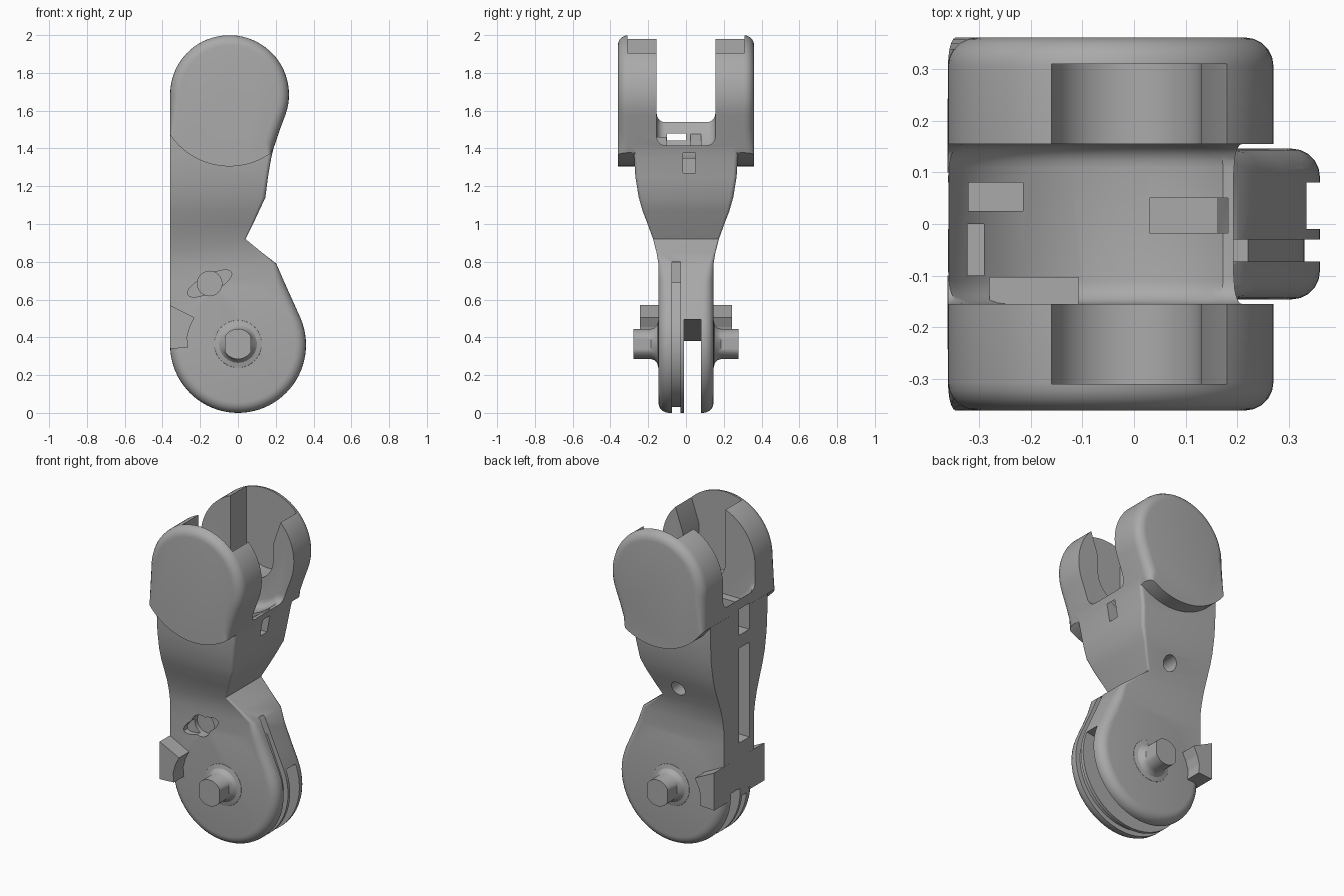
import bpy, bmesh, math

if "Cube" in bpy.data.objects:
    bpy.data.objects.remove(bpy.data.objects["Cube"])

grey = bpy.data.materials.new("mid grey")
grey.use_nodes = True
grey.diffuse_color = (0.4, 0.4, 0.4, 1)
grey.node_tree.nodes["Principled BSDF"].inputs["Base Color"].default_value = (0.4, 0.4, 0.4, 1)


def finish(name, bm):
    bmesh.ops.recalc_face_normals(bm, faces=bm.faces)
    me = bpy.data.meshes.new(name)
    bm.to_mesh(me)
    bm.free()
    me.materials.append(grey)
    ob = bpy.data.objects.new(name, me)
    bpy.context.collection.objects.link(ob)
    return ob


def smooth(ob):
    bpy.ops.object.select_all(action='DESELECT')
    ob.select_set(True)
    bpy.context.view_layer.objects.active = ob
    bpy.ops.object.shade_smooth_by_angle(angle=math.radians(30))


def arc(cx, cz, r, a0, a1, n=24):
    angles = [math.radians(a0 + (a1 - a0) * i / n) for i in range(n + 1)]
    return [(cx + r * math.cos(a), cz + r * math.sin(a)) for a in angles]


def circle(cx, cz, r, n=32):
    return arc(cx, cz, r, 0, 360, n)[:-1]


def prism(name, pts, y0, y1, bevel=0, pick=None):
    """Extrude an XZ outline from y0 to y1; round the picked rim edges."""
    bm = bmesh.new()
    face = bm.faces.new([bm.verts.new((x, y0, z)) for x, z in pts])
    ext = bmesh.ops.extrude_face_region(bm, geom=[face])["geom"]
    bmesh.ops.translate(bm, vec=(0, y1 - y0, 0),
                        verts=[v for v in ext if isinstance(v, bmesh.types.BMVert)])
    # The extrusion may drop the starting cap, so close it again
    bmesh.ops.holes_fill(bm, edges=[e for e in bm.edges if e.is_boundary], sides=0)
    bmesh.ops.recalc_face_normals(bm, faces=bm.faces)
    if bevel:
        edges = [e for e in bm.edges if pick(e.verts[0].co, e.verts[1].co)]
        bmesh.ops.bevel(bm, geom=edges, offset=bevel, segments=5,
                        profile=0.5, affect='EDGES')
    return finish(name, bm)


def box(name, x0, x1, y0, y1, z0, z1):
    return prism(name, [(x0, z0), (x1, z0), (x1, z1), (x0, z1)], y0, y1)


def combine(target, other, operation):
    mod = target.modifiers.new("join", 'BOOLEAN')
    mod.operation, mod.solver, mod.object = operation, 'EXACT', other
    bpy.context.view_layer.objects.active = target
    bpy.ops.object.modifier_apply(modifier=mod.name)
    bpy.data.objects.remove(other)


def add(other):
    combine(body, other, 'UNION')


def cut(other):
    combine(body, other, 'DIFFERENCE')


# Main link: stacked cross-sections (height, right edge, half width, corner radius)
sections = [
    (0.36, 0.36, 0.145, 0.055), (0.43, 0.353, 0.145, 0.055), (0.5, 0.332, 0.145, 0.055),
    (0.6, 0.287, 0.145, 0.055), (0.7, 0.242, 0.145, 0.05), (0.79, 0.203, 0.146, 0.03),
    (0.85, 0.125, 0.156, 0.015), (0.92, 0.04, 0.174, 0.01), (1.0, 0.08, 0.203, 0.012),
    (1.07, 0.112, 0.23, 0.015), (1.14, 0.145, 0.25, 0.02), (1.25, 0.159, 0.268, 0.02),
    (1.35, 0.176, 0.274, 0.02), (1.42, 0.193, 0.276, 0.02), (1.5, 0.22, 0.276, 0.02),
    (1.58, 0.248, 0.276, 0.02)]
bm = bmesh.new()
rings = []
for z, xr, w, r in sections:
    ring = [(-0.359, w), (-0.359, -w)]
    ring += arc(xr - r, r - w, r, -90, 0, 6) + arc(xr - r, w - r, r, 0, 90, 6)
    rings.append([bm.verts.new((x, y, z)) for x, y in ring])
for low, high in zip(rings, rings[1:]):
    for i in range(len(low)):
        j = (i + 1) % len(low)
        bm.faces.new((low[i], low[j], high[j], high[i]))
bm.faces.new(rings[0])
bm.faces.new(rings[-1])
body = finish("finger_link", bm)

# Round knuckle at the base
add(prism("knuckle", circle(0, 0.36, 0.36, 80), -0.146, 0.146, 0.055,
          lambda a, b: abs(a.y - b.y) < 0.01))

# Fork cheeks, rounded on the outer rim except along the lower arc
CX, CZ = -0.045, 1.685
outline = arc(CX, CZ, 0.315, 180, -15, 40) + [(0.25, 1.575), (0.22, 1.495), (0.195, 1.42)]
outline += arc(CX, CZ, 0.38, -54, -146, 24)


def outer_rim(a, b):
    on_arc = [abs(math.hypot(p.x - CX, p.z - CZ) - 0.38) < 0.004 for p in (a, b)]
    return abs(a.y) > 0.3 and abs(b.y) > 0.3 and not all(on_arc)


for side in (-1, 1):
    add(prism("cheek", outline, 0.1 * side, 0.361 * side, 0.055, outer_rim))

# Gap between the cheeks with a hollow, filleted floor
gap = [(-0.6, 2.3), (-0.6, 1.54)] + arc(CX, CZ, 0.345, -155, -51, 24)
gap += [(0.6, 1.417), (0.6, 2.3)]
cut(prism("gap", gap, -0.155, 0.155, 0.045,
          lambda a, b: abs(a.y - b.y) < 0.01 and max(a.z, b.z) < 1.6))

# Pivot slots inside the cheeks, open at the top
slot = [(-0.16, 2.2)] + arc(-0.015, 1.66, 0.145, 180, 360, 24)
slot += [(0.13, 1.76), (0.182, 1.91), (0.182, 2.2)]
for side in (-1, 1):
    cut(prism("pivot_slot", slot, 0.1 * side, 0.31 * side))

# Step and cord openings in the gap floor
add(box("floor_step", -0.28, -0.107, -0.17, -0.103, 1.3, 1.46))
cut(box("floor_hole", -0.32, -0.215, 0.025, 0.08, 1.2, 1.62))
cut(box("floor_slot", 0.03, 0.182, -0.017, 0.05, 1.27, 1.62))

# Channels in the flat rear edge
cut(box("edge_channel", -0.5, -0.28, -0.1, 0.0, 0.66, 1.24))
cut(box("edge_window", -0.5, -0.29, -0.1, 0.0, 1.32, 1.48))

# Wide slot through the knuckle, with a sloping roof
cut(prism("knuckle_slot", [(-0.6, -0.2), (0.6, -0.2), (0.6, 0.54), (-0.6, 0.34)], -0.01, 0.08))

# Narrow cord groove round the knuckle and up the front edge
groove = arc(0, 0.36, 0.33, -175, 20, 50) + [(0.175, 0.8), (0.5, 0.8)]
groove += arc(0, 0.36, 0.6, 25, -175, 30)
cut(prism("cord_groove", groove, -0.073, -0.03))
cut(box("cord_hole", 0.08, 0.4, -0.073, -0.03, 0.69, 0.795))

# Tilted oval recess with a round hole, and a small hole on the far side
c, s = math.cos(math.radians(27)), math.sin(math.radians(27))
oval = [(-0.15 + 0.13 * u * c - 0.045 * v * s, 0.685 + 0.13 * u * s + 0.045 * v * c)
        for u, v in circle(0, 0, 1)]
cut(prism("oval_recess", oval, -0.3, -0.11))
cut(prism("round_hole", circle(-0.15, 0.685, 0.065), -0.3, -0.085))
cut(prism("side_hole", circle(-0.09, 1.0, 0.045), 0.08, 0.4))
smooth(body)

# Hinge pins with flared feet and flattened sides, and the edge clips
clip = [(-0.361, 0.57), (-0.23, 0.505), (-0.255, 0.455), (-0.27, 0.4), (-0.265, 0.345), (-0.361, 0.34)]
flare = [(0.13, 0.14), (0.125, 0.147), (0.1, 0.153), (0.086, 0.167), (0.08, 0.185), (0.08, 0.278)]
for side, label in ((-1, "front"), (1, "back")):
    bm = bmesh.new()
    loops = []
    for r, y in flare:
        flat = 0.07 if r < 0.085 else r
        loops.append([bm.verts.new((max(-flat, min(flat, x)), y * side, z))
                      for x, z in circle(0, 0.365, r, 40)])
    for a, b in zip(loops, loops[1:]):
        for i in range(len(a)):
            j = (i + 1) % len(a)
            bm.faces.new((a[i], a[j], b[j], b[i]))
    bm.faces.new(loops[0])
    bm.faces.new(loops[-1])
    smooth(finish(label + "_pin", bm))
    prism(label + "_clip", clip, 0.1 * side, 0.243 * side)
